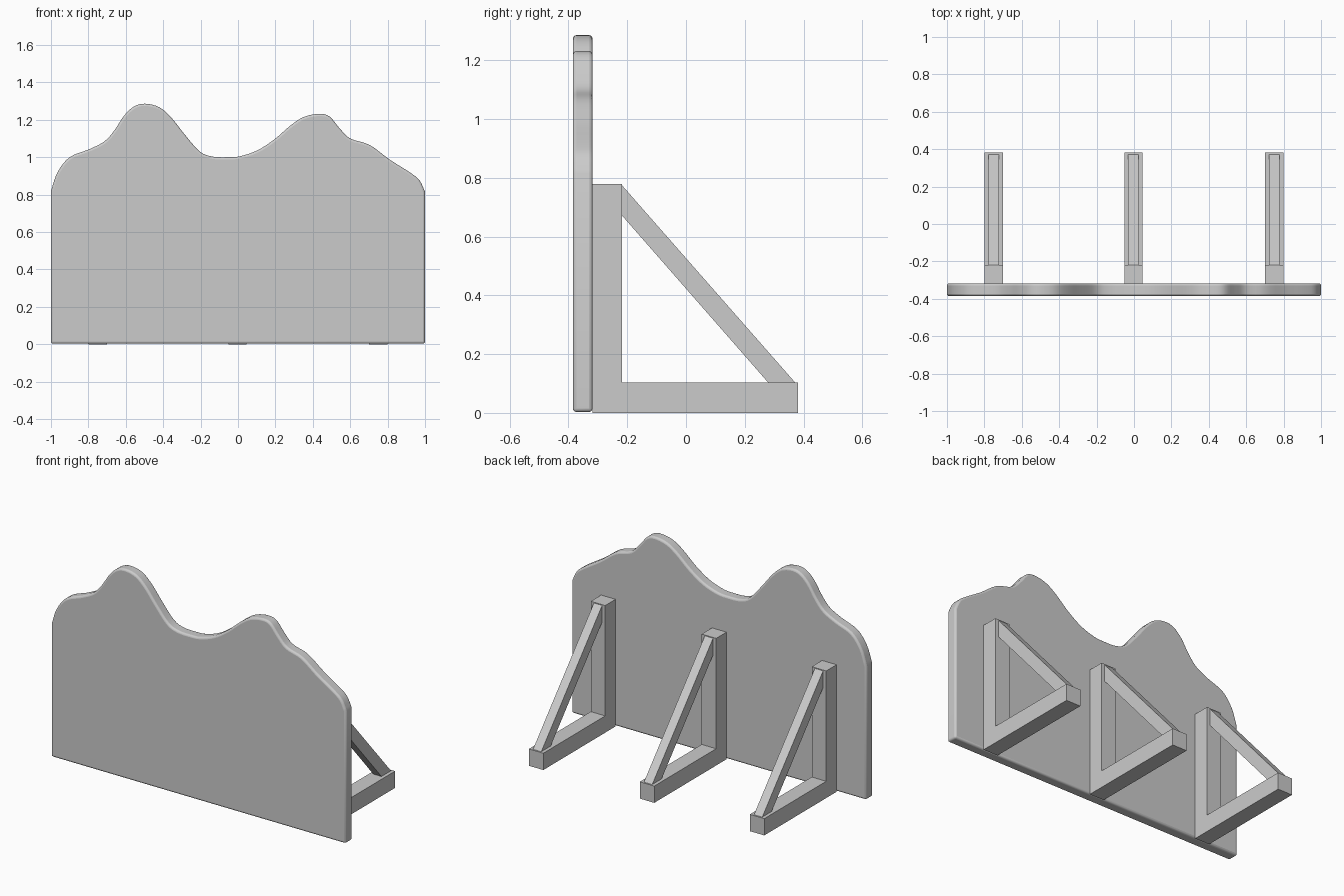
import bpy, bmesh, math
from mathutils import Vector

if "Cube" in bpy.data.objects:
    bpy.data.objects.remove(bpy.data.objects["Cube"])


def prism(name, outline, axis, start, end):
    """Extrude a closed 2D outline along x (outline is y,z) or y (outline is x,z)."""
    place = (lambda a, b, d: (d, a, b)) if axis == 'x' else (lambda a, b, d: (a, d, b))
    bm = bmesh.new()
    face = bm.faces.new([bm.verts.new(place(a, b, start)) for a, b in outline])
    ext = bmesh.ops.extrude_face_region(bm, geom=[face])
    moved = [v for v in ext['geom'] if isinstance(v, bmesh.types.BMVert)]
    bmesh.ops.translate(bm, verts=moved, vec=Vector(place(0, 0, end - start)))
    bmesh.ops.recalc_face_normals(bm, faces=bm.faces)
    mesh = bpy.data.meshes.new(name)
    bm.to_mesh(mesh)
    bm.free()
    obj = bpy.data.objects.new(name, mesh)
    bpy.context.collection.objects.link(obj)
    return obj


def smooth_path(pts, steps=4):
    """Catmull-Rom curve through the points."""
    p = [Vector(q) for q in pts]
    p = [2 * p[0] - p[1]] + p + [2 * p[-1] - p[-2]]
    out = []
    for a, b, c, d in zip(p, p[1:], p[2:], p[3:]):
        for i in range(steps):
            t = i / steps
            out.append(0.5 * (2 * b + (c - a) * t + (2 * a - 5 * b + 4 * c - d) * t ** 2
                              + (3 * b - a - 3 * c + d) * t ** 3))
    return out + [p[-2]]


# Wavy-topped board with softly rounded edges
skyline = [(-1, 0.82), (-0.965, 0.92), (-0.90, 1.0), (-0.795, 1.043), (-0.714, 1.085),
           (-0.66, 1.145), (-0.607, 1.225), (-0.553, 1.273), (-0.495, 1.286), (-0.42, 1.267),
           (-0.355, 1.21), (-0.286, 1.123), (-0.206, 1.032), (-0.14, 1.004), (-0.06, 1.0),
           (0.01, 1.005), (0.104, 1.037), (0.195, 1.096), (0.286, 1.174), (0.356, 1.217),
           (0.436, 1.232), (0.49, 1.217), (0.543, 1.155), (0.60, 1.10), (0.703, 1.066),
           (0.81, 0.988), (0.917, 0.92), (0.97, 0.877), (1, 0.815)]
outline = [(-1, 0.003)] + [tuple(v) for v in smooth_path(skyline)] + [(1, 0.003)]
board = prism("board", outline, 'y', -0.385, -0.318)
bevel = board.modifiers.new("rounded_edges", 'BEVEL')
bevel.width = 0.012
bevel.segments = 3
bevel.limit_method = 'ANGLE'
bevel.angle_limit = math.radians(50)
bpy.context.view_layer.objects.active = board
board.select_set(True)
bpy.ops.object.shade_smooth_by_angle(angle=math.radians(35))

# Three triangular support brackets behind the board
post = [(-0.318, 0), (-0.218, 0), (-0.218, 0.78), (-0.318, 0.78)]
foot = [(-0.218, 0), (0.382, 0), (0.382, 0.103), (-0.218, 0.103)]
brace = [(-0.218, 0.775), (-0.218, 0.672), (0.28, 0.103), (0.372, 0.103)]
for side, x in (("left", -0.75), ("middle", -0.003), ("right", 0.75)):
    for part, shape, half in (("post", post, 0.049), ("foot", foot, 0.049), ("brace", brace, 0.028)):
        prism(f"{side}_{part}", shape, 'x', x - half, x + half)
